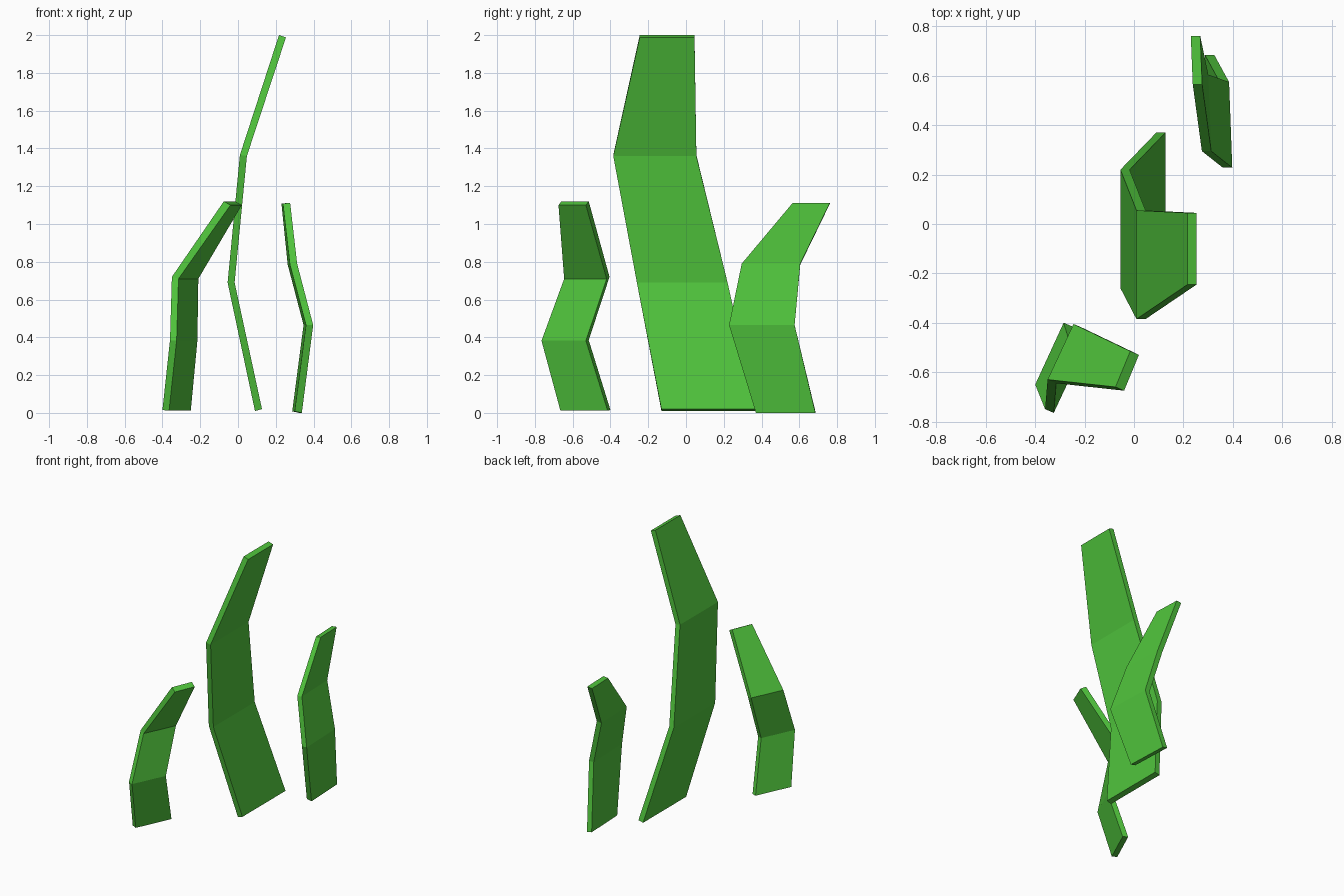
import bpy, bmesh
from mathutils import Vector

if "Cube" in bpy.data.objects:
    bpy.data.objects.remove(bpy.data.objects["Cube"])

green = bpy.data.materials.new("leaf_green")
green.diffuse_color = (0.08, 0.55, 0.045, 1)
green.use_nodes = True
green.node_tree.nodes["Principled BSDF"].inputs["Base Color"].default_value = green.diffuse_color


def blade(name, levels, side):
    """Loft a bent flat blade. Each level: near edge (x, y), far edge (x, y), z, z step across the thickness."""
    bm = bmesh.new()
    rings = []
    for ax, ay, bx, by, z, dz in levels:
        a, b = Vector((ax, ay, z)), Vector((bx, by, z))
        off = Vector((side[0], side[1], dz))
        rings.append([bm.verts.new(p) for p in (a, a + off, b + off, b)])
    for lo, hi in zip(rings, rings[1:]):
        for i in range(4):
            j = (i + 1) % 4
            bm.faces.new((lo[i], lo[j], hi[j], hi[i]))
    bm.faces.new(rings[0][::-1])
    bm.faces.new(rings[-1])
    bmesh.ops.recalc_face_normals(bm, faces=bm.faces)
    mesh = bpy.data.meshes.new(name)
    bm.to_mesh(mesh)
    bm.free()
    mesh.materials.append(green)
    obj = bpy.data.objects.new(name, mesh)
    bpy.context.collection.objects.link(obj)
    return obj


# Tall middle blade
blade("grass_blade_tall", [
    (0.09, -0.13, 0.09, 0.37, 0.01, 0.01),
    (-0.055, -0.26, -0.055, 0.22, 0.69, 0.0),
    (0.01, -0.385, 0.01, 0.055, 1.365, -0.005),
    (0.217, -0.245, 0.217, 0.045, 2.0, -0.012)], (0.037, 0))

# Short blade at the front left
blade("grass_blade_front", [
    (-0.40, -0.65, -0.285, -0.40, 0.015, -0.003),
    (-0.36, -0.75, -0.25, -0.515, 0.385, -0.003),
    (-0.35, -0.63, -0.245, -0.405, 0.72, -0.01),
    (-0.075, -0.66, -0.015, -0.515, 1.12, -0.02)], (0.035, -0.015))

# Short blade at the back right
blade("grass_blade_back", [
    (0.30, 0.37, 0.287, 0.685, 0.008, -0.008),
    (0.36, 0.228, 0.347, 0.575, 0.465, 0.0),
    (0.275, 0.295, 0.263, 0.605, 0.785, 0.005),
    (0.238, 0.565, 0.23, 0.762, 1.108, 0.004)], (0.038, 0))
